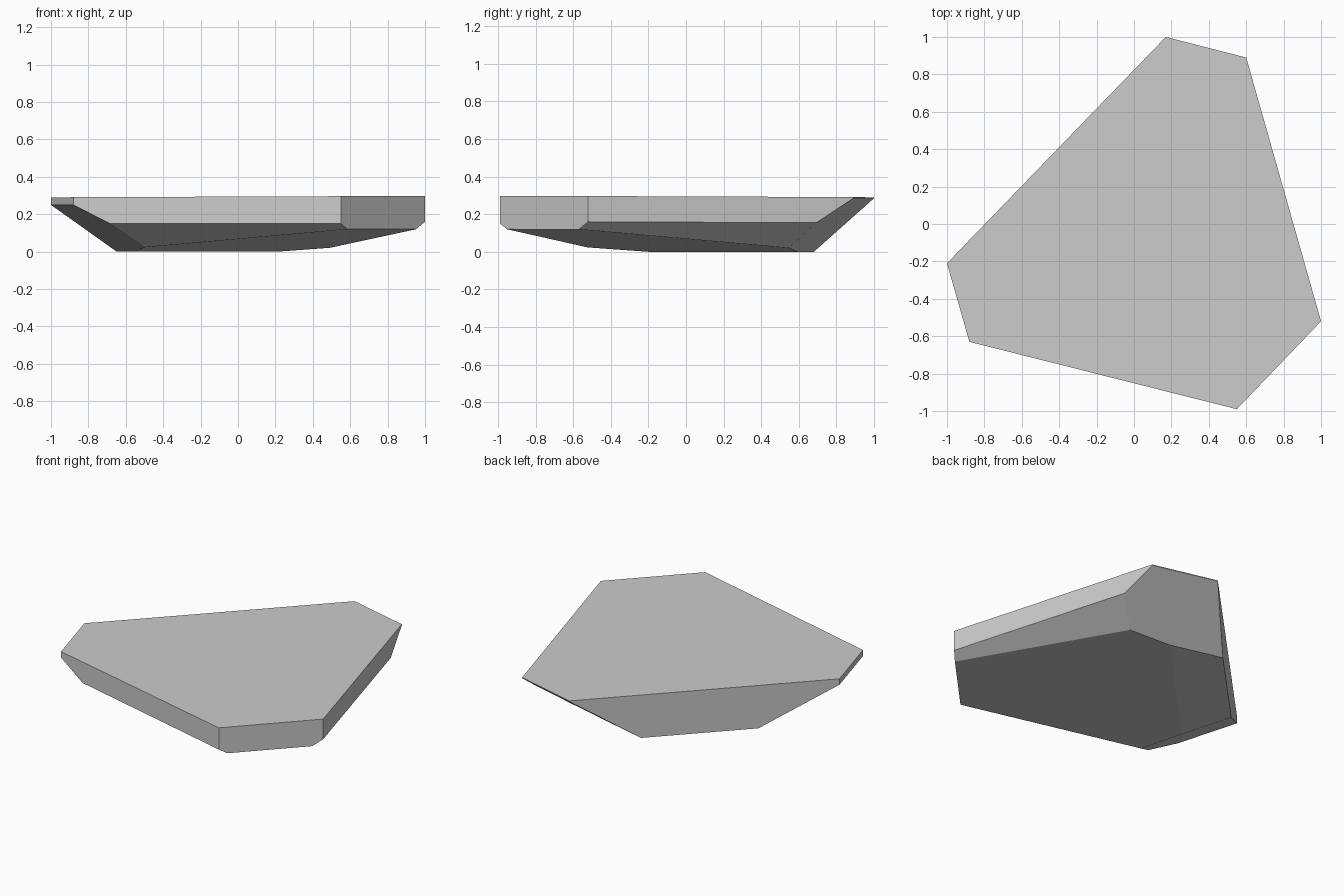
import bpy, bmesh
from mathutils import Vector

if "Cube" in bpy.data.objects:
    bpy.data.objects.remove(bpy.data.objects["Cube"])

# Plain grey stone
grey = bpy.data.materials.new("stone grey")
grey.diffuse_color = (0.6, 0.6, 0.6, 1)
grey.use_nodes = True
grey.node_tree.nodes["Principled BSDF"].inputs["Base Color"].default_value = grey.diffuse_color

# Six-sided outline with a very slightly tilted top
outline = [(0.17, 1.0), (-1.0, -0.21), (-0.88, -0.63),
           (0.55, -0.99), (1.0, -0.52), (0.6, 0.89)]
bm = bmesh.new()
top = [bm.verts.new((x, y, 0.292 + 0.003 * (x - y))) for x, y in outline]
base = [bm.verts.new((x, y, 0)) for x, y in outline]
bm.faces.new(top)
bm.faces.new(base[::-1])
for i in range(6):
    j = (i + 1) % 6
    bm.faces.new((top[i], base[i], base[j], top[j]))

# Planes that bevel the underside, each through three points
cuts = [
    [(0.17, 1.0, 0.285), (0.6, 0.89, 0.285), (0.21, 0.59, 0)],             # back
    [(-1.0, -0.21, 0.25), (-0.88, -0.63, 0.25), (-0.65, 0.16, 0)],         # left
    [(1.0, -0.52, 0.16), (0.66, 0.68, 0.155), (0.5, 0.54, 0.025)],         # right
    [(0.55, -0.99, 0.15), (-0.68, -0.68, 0.15), (-0.52, -0.52, 0.025)],    # front
    [(0.21, 0.59, 0), (-0.58, -0.23, 0), (0.765, -0.765, 0.12)],           # sloped belly
]
for points in cuts:
    a, b, c = map(Vector, points)
    normal = (b - a).cross(c - a).normalized()
    if normal.z > 0:
        normal = -normal
    bmesh.ops.bisect_plane(bm, geom=bm.verts[:] + bm.edges[:] + bm.faces[:], dist=1e-5,
                           plane_co=a, plane_no=normal, clear_outer=True)
    bmesh.ops.holes_fill(bm, edges=[e for e in bm.edges if e.is_boundary], sides=0)
bmesh.ops.remove_doubles(bm, verts=bm.verts[:], dist=0.0005)
bmesh.ops.recalc_face_normals(bm, faces=bm.faces[:])

mesh = bpy.data.meshes.new("stone_slab")
bm.to_mesh(mesh)
bm.free()
mesh.materials.append(grey)
slab = bpy.data.objects.new("stone_slab", mesh)
bpy.context.collection.objects.link(slab)
